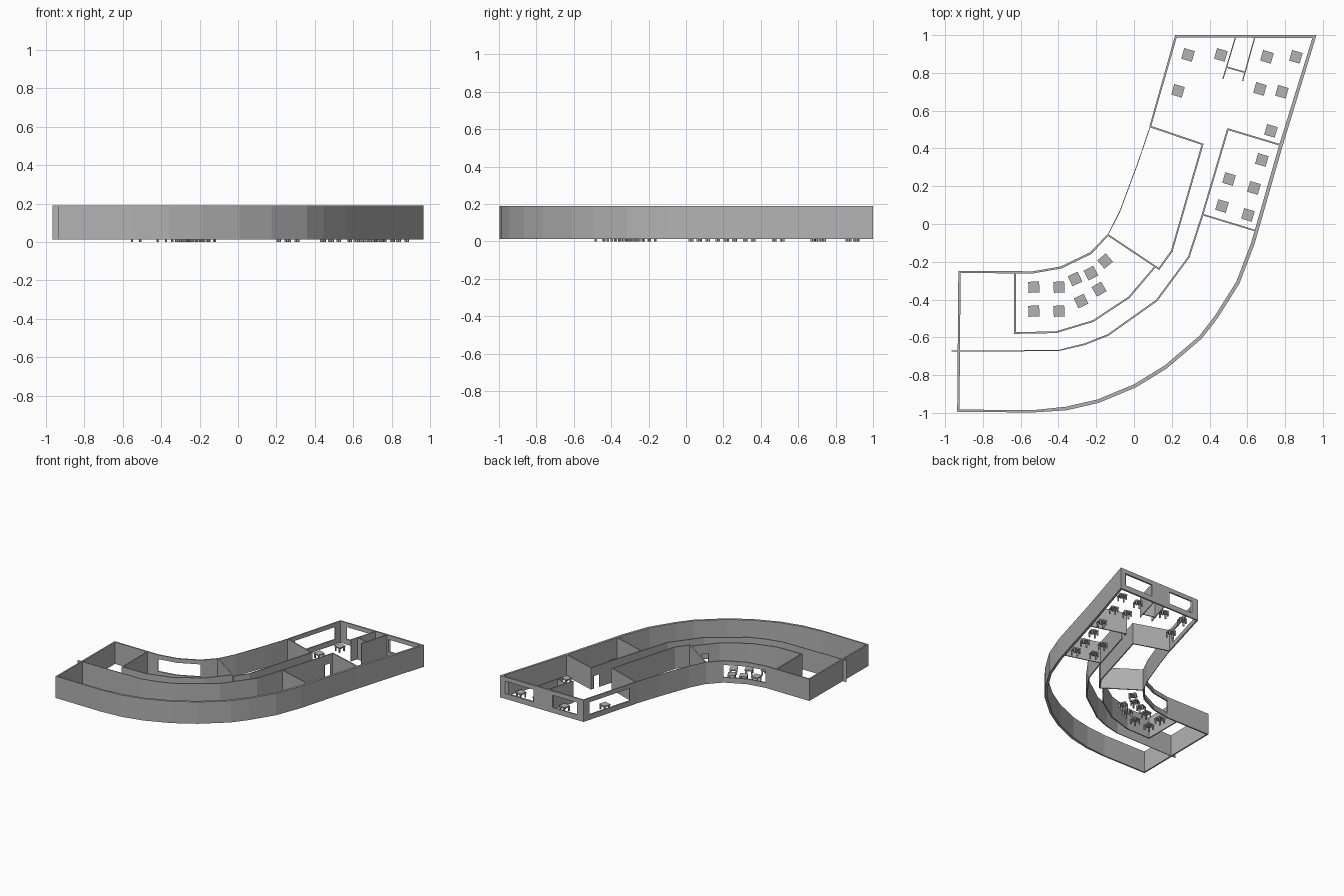
import bpy, bmesh, math
from mathutils import Vector, Matrix

if "Cube" in bpy.data.objects:
    bpy.data.objects.remove(bpy.data.objects["Cube"])

Z0, Z1 = 0.013, 0.189           # wall bottom and top
SILL, HEAD, DOOR = 0.055, 0.155, 0.115

grey = bpy.data.materials.new("plain grey")
grey.diffuse_color = (0.45, 0.45, 0.45, 1)
grey.use_nodes = True
grey.node_tree.nodes["Principled BSDF"].inputs["Base Color"].default_value = grey.diffuse_color


def finish(bm, name):
    bmesh.ops.remove_doubles(bm, verts=bm.verts, dist=1e-5)
    bmesh.ops.recalc_face_normals(bm, faces=bm.faces)
    me = bpy.data.meshes.new(name)
    bm.to_mesh(me)
    bm.free()
    me.materials.append(grey)
    ob = bpy.data.objects.new(name, me)
    bpy.context.collection.objects.link(ob)
    return ob


def wall(name, pts, width, openings=()):
    """Mitred wall along a polyline; openings = (start, end, z low, z high)
    where start and end are segment number + fraction."""
    P = [Vector(p[:2]) for p in pts]
    W = [(p[2] if len(p) > 2 else width) / 2 for p in pts]
    off = []
    for i in range(len(P)):
        ds = []
        if i > 0:
            ds.append((P[i] - P[i - 1]).normalized())
        if i < len(P) - 1:
            ds.append((P[i + 1] - P[i]).normalized())
        t = sum(ds, Vector((0, 0))).normalized()
        n = Vector((-t.y, t.x))
        off.append(n * W[i] / max(0.4, t.dot(ds[0])))
    st = sorted(set([float(i) for i in range(len(P))] + [s for o in openings for s in o[:2]]))
    zs = sorted(set([Z0, Z1] + [z for o in openings for z in o[2:]]))

    def solid(i, j):
        if not (0 <= i < len(st) - 1 and 0 <= j < len(zs) - 1):
            return False
        s, z = (st[i] + st[i + 1]) / 2, (zs[j] + zs[j + 1]) / 2
        return not any(o[0] < s < o[1] and o[2] < z < o[3] for o in openings)

    bm = bmesh.new()

    def v(i, j, side):
        k = min(int(st[i]), len(P) - 2)
        f = st[i] - k
        p = P[k].lerp(P[k + 1], f) + side * off[k].lerp(off[k + 1], f)
        return bm.verts.new((p.x, p.y, zs[j]))

    def face(*c):
        bm.faces.new([v(*a) for a in c])

    for i in range(len(st) - 1):
        for j in range(len(zs) - 1):
            if not solid(i, j):
                continue
            for s in (1, -1):
                face((i, j, s), (i + 1, j, s), (i + 1, j + 1, s), (i, j + 1, s))
            for di in (0, 1):
                if not solid(i - 1 + 2 * di, j):
                    face((i + di, j, 1), (i + di, j, -1), (i + di, j + 1, -1), (i + di, j + 1, 1))
                if not solid(i, j - 1 + 2 * di):
                    face((i, j + di, 1), (i + 1, j + di, 1), (i + 1, j + di, -1), (i, j + di, -1))
    return finish(bm, name)


# outer shell, with windows in the north rooms and the inner bend
wall("outer_wall", [
    (.086, .516, .009), (.222, .994, .011), (.955, .992, .016), (.776, .41), (.63, -.10),
    (.55, -.31), (.437, -.49), (.352, -.60), (.168, -.757), (.005, -.857), (-.19, -.938),
    (-.36, -.977), (-.54, -.992, .012), (-.93, -.988, .012), (-.924, -.254, .012),
    (-.535, -.256, .011), (-.386, -.23, .011), (-.228, -.154, .011), (-.138, -.058, .009)],
    .019, [(.13, .89, SILL, HEAD), (1.08, 1.37, SILL, HEAD), (1.60, 1.94, SILL, HEAD),
           (15.0, 17.0, SILL, HEAD)])
wall("courtyard_thin_wall", [(-.138, -.058), (-.074, .069), (.018, .316), (.086, .516)], .004)

# inner rooms on the courtyard side
wall("bend_room_wall", [(-.63, -.256), (-.63, -.577), (-.413, -.573), (-.217, -.514),
                        (-.026, -.388), (.11, -.228)], .009, [(4.4, 4.65, Z0, DOOR)])
wall("middle_room_wall", [(-.138, -.058), (.132, -.238), (.20, -.143), (.363, .422), (.086, .516)], .009)

# long corridor wall and the side room
wall("corridor_wall", [(-.965, -.673, .004), (-.93, -.673, .004), (-.40, -.67, .006), (-.26, -.636),
                       (-.138, -.588), (.12, -.405), (.29, -.175), (.363, .05), (.497, .502),
                       (.78, .417)], .009, [(7.84, 7.95, Z0, DOOR)])
wall("side_room_partition", [(.363, .05), (.638, -.034)], .008)

# small lobby between the two north rooms
wall("lobby_wall_left", [(.538, .99), (.471, .768)], .006)
wall("lobby_wall_right", [(.64, .99), (.575, .757)], .006)
wall("lobby_cross_wall", [(.492, .83), (.588, .803)], .008)

# tables: x, y, turn in degrees
T = -16
tables = [(.286, .895, T), (.46, .895, T), (.233, .705, T), (.704, .885, T), (.857, .885, T),
          (.667, .715, T), (.783, .70, T), (.725, .493, T), (.677, .339, T), (.503, .238, T),
          (.635, .191, T), (.466, .095, T), (.603, .048, T),
          (-.53, -.334, 3), (-.397, -.334, 3), (-.53, -.461, 3), (-.397, -.461, 3),
          (-.312, -.291, 25), (-.28, -.408, 25), (-.228, -.26, 28), (-.185, -.345, 30),
          (-.153, -.196, 40)]


def table(n, x, y, turn):
    bm = bmesh.new()

    def box(cx, cy, cz, sx, sy, sz):
        bmesh.ops.create_cube(bm, size=1, matrix=Matrix.Translation((cx, cy, cz)) @ Matrix.Diagonal((sx, sy, sz, 1)))

    box(0, 0, .037, .058, .058, .010)
    for sx in (1, -1):
        for sy in (1, -1):
            box(sx * .022, sy * .022, .016, .010, .010, .032)
    ob = finish(bm, "table_%02d" % n)
    ob.location = (x, y, 0)
    ob.rotation_euler.z = math.radians(turn)


for n, t in enumerate(tables):
    table(n + 1, *t)
